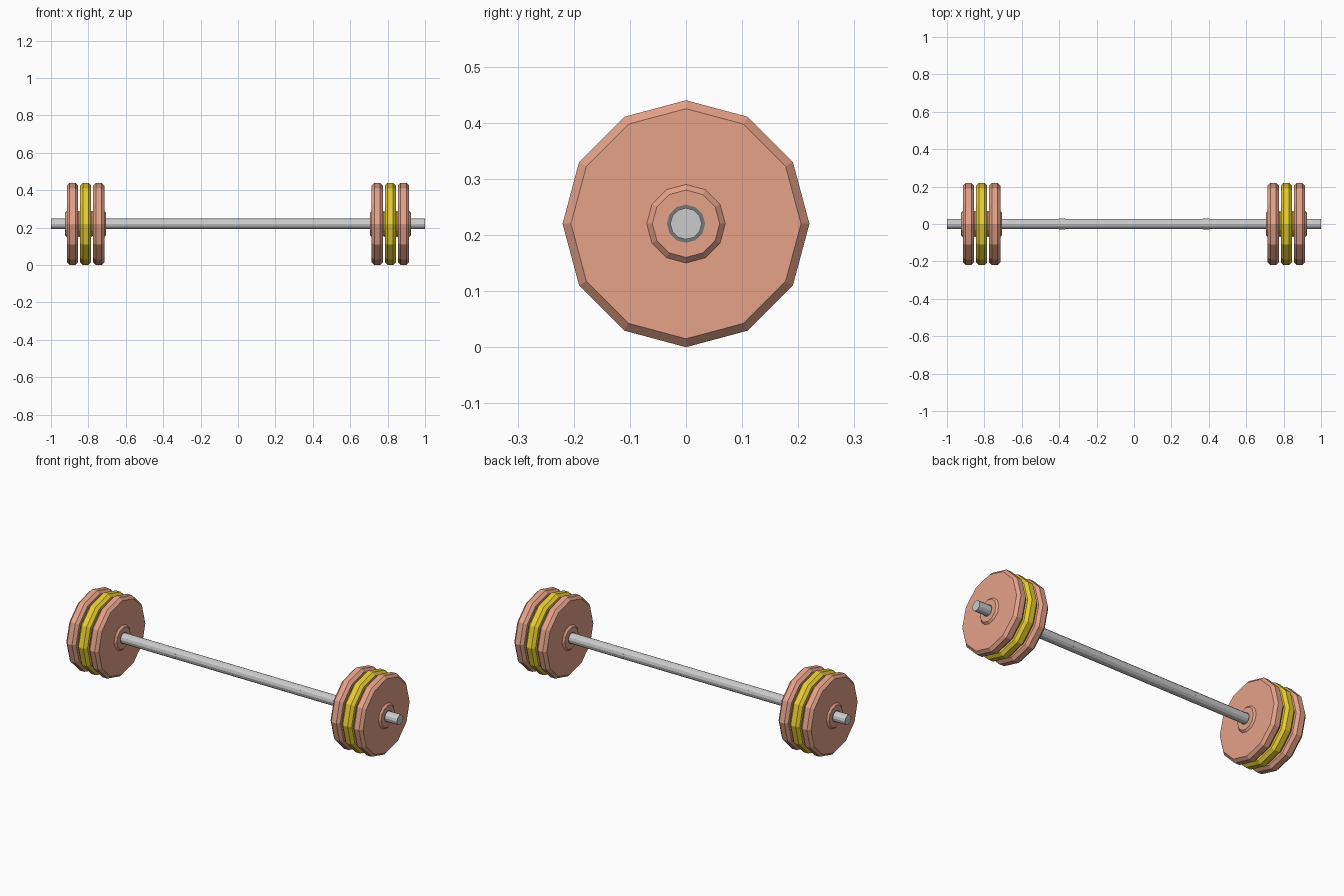
import bpy, bmesh, math

if "Cube" in bpy.data.objects:
    bpy.data.objects.remove(bpy.data.objects["Cube"])

Z = 0.22      # bar height = plate radius
SIDES = 12


def material(name, rgb):
    m = bpy.data.materials.new(name)
    m.diffuse_color = (*rgb, 1)
    m.use_nodes = True
    m.node_tree.nodes["Principled BSDF"].inputs["Base Color"].default_value = m.diffuse_color
    return m


def lathe(name, profile, x=0, mat=None, closed=False):
    """Spin (x, radius) points around the bar axis; open profiles get end caps."""
    bm = bmesh.new()
    rings = []
    for px, r in profile:
        rings.append([bm.verts.new((px, r * math.sin(a), r * math.cos(a)))
                      for a in (2 * math.pi * i / SIDES for i in range(SIDES))])
    pairs = list(zip(rings, rings[1:]))
    if closed:
        pairs.append((rings[-1], rings[0]))
    else:
        bm.faces.new(rings[0])
        bm.faces.new(rings[-1])
    for a, b in pairs:
        for i in range(SIDES):
            j = (i + 1) % SIDES
            bm.faces.new((a[i], a[j], b[j], b[i]))
    bmesh.ops.recalc_face_normals(bm, faces=bm.faces)
    mesh = bpy.data.meshes.new(name)
    bm.to_mesh(mesh)
    bm.free()
    ob = bpy.data.objects.new(name, mesh)
    ob.location = (x, 0, Z)
    if mat:
        mesh.materials.append(mat)
    bpy.context.collection.objects.link(ob)
    return ob


red = material("red_plate", (0.78, 0.36, 0.25))
yellow = material("yellow_plate", (0.80, 0.60, 0.03))
dark = material("dark_bushing", (0.18, 0.18, 0.18))
light = material("light_ring", (0.8, 0.8, 0.8))

# Bar
lathe("bar", [(-1, 0.028), (1, 0.028)])

# Plate cross-section: bore, raised hub, face, bevelled rim
half = [(0.04, 0.034), (0.04, 0.06), (0.03, 0.07), (0.03, 0.205), (0.015, 0.22)]
plate = half + [(-x, r) for x, r in reversed(half)]

for s, side in ((-1, "left"), (1, "right")):
    # Weight plates
    for x, label, mat in ((0.745, "inner", red), (0.815, "middle", yellow), (0.885, "outer", red)):
        lathe(f"{side}_{label}_plate", plate, s * x, mat, closed=True)
    # Dark bushing between the plates and the bar
    lathe(f"{side}_bushing", [(-0.11, 0.028), (-0.11, 0.035), (0.11, 0.035), (0.11, 0.028)],
          s * 0.815, dark, closed=True)
    # Light grip mark
    lathe(f"{side}_grip_mark", [(-0.016, 0.0285), (0.016, 0.0285)], s * 0.385, light)
